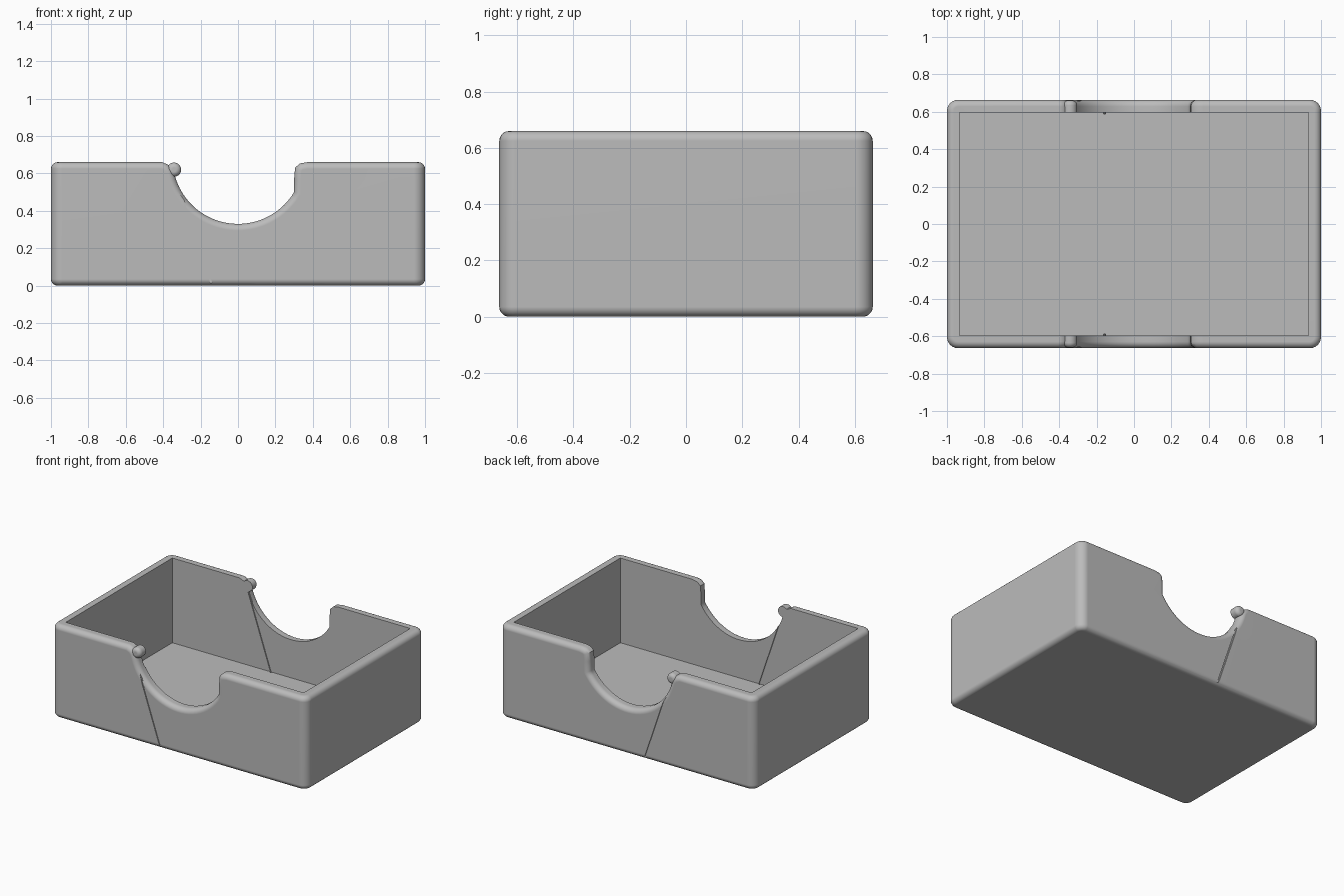
import bpy, bmesh, math
from mathutils import Matrix, Vector

if "Cube" in bpy.data.objects:
    bpy.data.objects.remove(bpy.data.objects["Cube"])

HALF_Y, HEIGHT, WALL, FLOOR = 0.664, 0.66, 0.068, 0.06

grey = bpy.data.materials.new("plain grey")
grey.use_nodes = True
grey.diffuse_color = (0.5, 0.5, 0.5, 1)
grey.node_tree.nodes["Principled BSDF"].inputs["Base Color"].default_value = (0.5, 0.5, 0.5, 1)


def finish(bm, name):
    bmesh.ops.recalc_face_normals(bm, faces=bm.faces)
    mesh = bpy.data.meshes.new(name)
    bm.to_mesh(mesh)
    bm.free()
    mesh.materials.append(grey)
    obj = bpy.data.objects.new(name, mesh)
    bpy.context.collection.objects.link(obj)
    return obj


def add_box(bm, centre, size, tilt=0):
    matrix = Matrix.Translation(centre) @ Matrix.Rotation(tilt, 4, "Y") @ Matrix.Diagonal((*size, 1))
    bmesh.ops.create_cube(bm, size=1, matrix=matrix)


def bevel(bm, edges, width, segments=5):
    bmesh.ops.bevel(bm, geom=edges, offset=width, segments=segments, profile=0.5,
                    affect="EDGES", clamp_overlap=False)


def select(obj):
    bpy.ops.object.select_all(action="DESELECT")
    obj.select_set(True)
    bpy.context.view_layer.objects.active = obj


def cut(obj, cutter):
    mod = obj.modifiers.new("cut", "BOOLEAN")
    mod.operation, mod.solver, mod.object = "DIFFERENCE", "EXACT", cutter
    select(obj)
    bpy.ops.object.modifier_apply(modifier=mod.name)
    bpy.data.objects.remove(cutter)


def smooth(obj):
    select(obj)
    bpy.ops.object.shade_smooth_by_angle(angle=math.radians(35))
    obj.modifiers.new("clean shading", "WEIGHTED_NORMAL").keep_sharp = True


# Side profile with the round finger notch, extruded front to back
RADIUS, NOTCH_Z = 0.35, 0.68
start, end = math.atan2(-0.18, 0.3), math.atan2(-0.11, -0.333) % math.tau - math.tau
arc = [(RADIUS * math.cos(a), NOTCH_Z + RADIUS * math.sin(a))
       for a in (start + (end - start) * i / 28 for i in range(29))]
profile = [(-1, 0), (1, 0), (1, HEIGHT), (0.37, HEIGHT), (0.33, 0.653), (0.305, 0.63), (0.3, 0.57)]
profile += arc + [(-0.348, 0.62), (-0.37, 0.645), (-0.405, HEIGHT), (-1, HEIGHT)]

bm = bmesh.new()
face = bm.faces.new([bm.verts.new((x, -HALF_Y, z)) for x, z in profile])
extruded = bmesh.ops.extrude_face_region(bm, geom=[face])["geom"]
bmesh.ops.translate(bm, vec=(0, 2 * HALF_Y, 0),
                    verts=[v for v in extruded if isinstance(v, bmesh.types.BMVert)])
bmesh.ops.recalc_face_normals(bm, faces=bm.faces)


# Round the upright corners, then the rest of the outer edges
def is_corner(e):
    a, b = e.verts
    return abs(a.co.x) > 0.99 and abs(a.co.x - b.co.x) < 0.01 and abs(a.co.z - b.co.z) > 0.5


bevel(bm, [e for e in bm.edges if is_corner(e)], 0.06, 6)
bevel(bm, [e for e in bm.edges if e.calc_face_angle(0) > 1], 0.035)
tray = finish(bm, "tray")

# Hollow the inside
bm = bmesh.new()
add_box(bm, (0, 0, FLOOR + 0.5), (2 * (1 - WALL), 2 * (HALF_Y - WALL), 1))
cut(tray, finish(bm, "cavity_cutter"))

# Slanted seam grooves on both faces of the front and back walls
top, bottom = Vector((-0.335, 0, 0.58)), Vector((-0.14, 0, 0.005))
line = top - bottom
bm = bmesh.new()
for side in (-1, 1):
    for y in (HALF_Y, HALF_Y - WALL):
        centre = (top + bottom) / 2 + Vector((0, side * y, 0))
        add_box(bm, centre, (0.01, 0.014, line.length), math.atan2(line.x, line.z))
cut(tray, finish(bm, "seam_cutter"))
smooth(tray)

# Small rounded lips at the left end of each notch
for side, name in ((-1, "front_lip"), (1, "back_lip")):
    bm = bmesh.new()
    matrix = Matrix.Translation((-0.342, side * (HALF_Y - WALL / 2 - 0.002), 0.62)) @ Matrix.Rotation(math.pi / 2, 4, "X")
    bmesh.ops.create_cone(bm, cap_ends=True, segments=24, radius1=0.038, radius2=0.038,
                          depth=WALL - 0.004, matrix=matrix)
    outer = [e for e in bm.edges if all(abs(v.co.y) > HALF_Y - 0.01 for v in e.verts)]
    bevel(bm, outer, 0.026)
    smooth(finish(bm, name))
